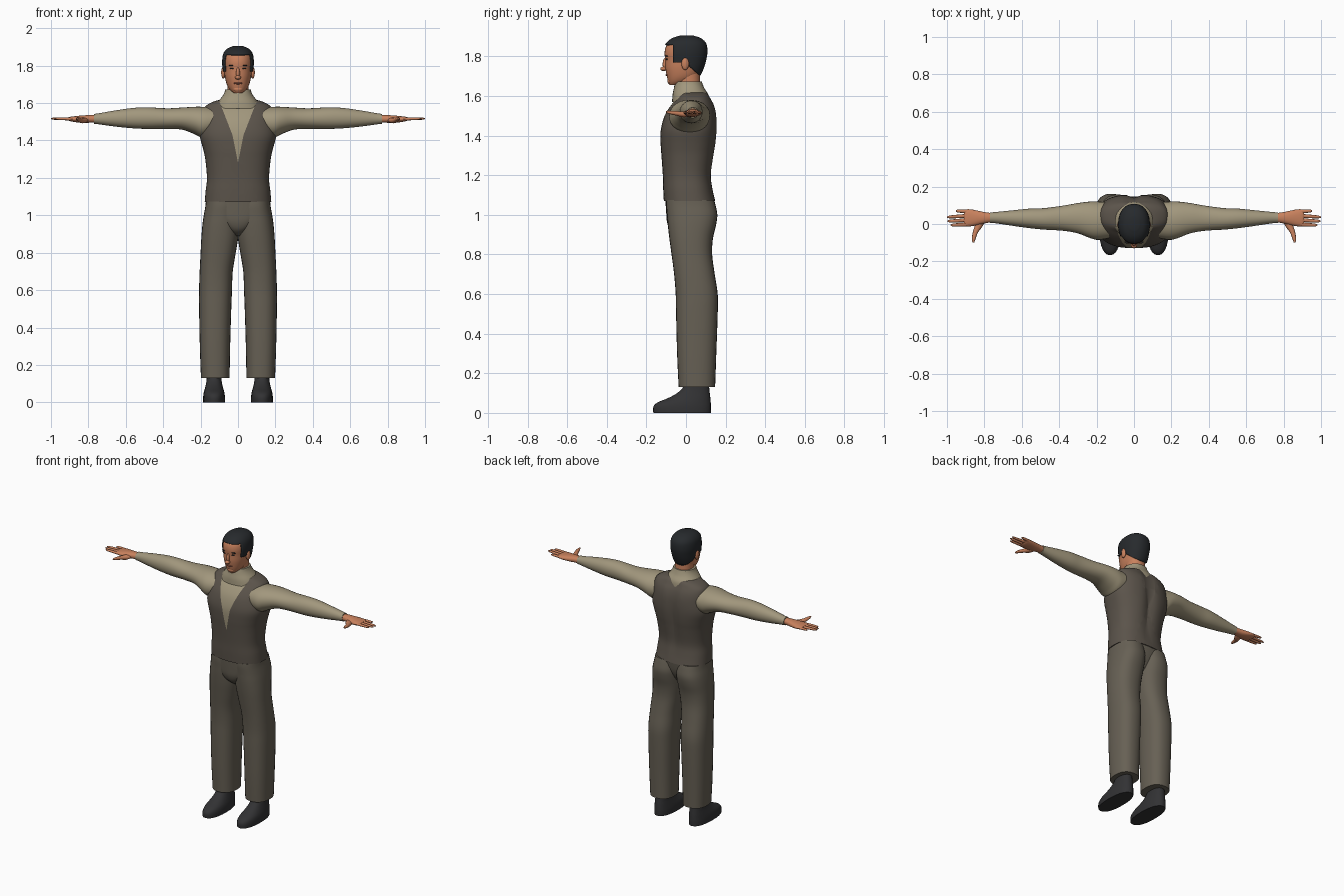
import bpy, bmesh, math
from mathutils import Vector

if "Cube" in bpy.data.objects:
    bpy.data.objects.remove(bpy.data.objects["Cube"])


def material(name, rgb):
    m = bpy.data.materials.new(name)
    m.diffuse_color = (*rgb, 1)
    m.use_nodes = True
    m.node_tree.nodes["Principled BSDF"].inputs["Base Color"].default_value = m.diffuse_color
    return m


VEST = material("vest_brown", (0.105, 0.088, 0.070))
TROUSERS = material("trouser_taupe", (0.135, 0.118, 0.090))
SHIRT = material("shirt_khaki", (0.36, 0.31, 0.205))
SKIN = material("skin", (0.58, 0.22, 0.11))
LIPS = material("lips", (0.36, 0.12, 0.075))
HAIR = material("hair_black", (0.020, 0.023, 0.026))
SHOE = material("shoe_black", (0.032, 0.032, 0.034))


def finish(bm, name, mats, mirror=False, angle=45):
    bmesh.ops.recalc_face_normals(bm, faces=bm.faces)
    me = bpy.data.meshes.new(name)
    for f in bm.faces:
        f.smooth = True
    bm.to_mesh(me)
    bm.free()
    me.set_sharp_from_angle(angle=math.radians(angle))
    for m in mats:
        me.materials.append(m)
    ob = bpy.data.objects.new(name, me)
    bpy.context.collection.objects.link(ob)
    if mirror:
        mod = ob.modifiers.new("Mirror", 'MIRROR')
        mod.use_mirror_merge = False
    return ob


def smooth_rows(rows, steps):
    """Catmull-Rom interpolation between cross-section rows."""
    out = []
    for i in range(len(rows) - 1):
        p0, p1 = rows[max(i - 1, 0)], rows[i]
        p2, p3 = rows[i + 1], rows[min(i + 2, len(rows) - 1)]
        for k in range(steps):
            t = k / steps
            out.append([b + 0.5 * t * ((c - a) + t * (2*a - 5*b + 4*c - d + t * (3*(b - c) + d - a)))
                        for a, b, c, d in zip(p0, p1, p2, p3)])
    return out + [list(rows[-1])]


def loft(rows, axis='z', seg=28, power=2.2, steps=4, bm=None):
    """Skin superellipse sections (position, a min, a max, b min, b max)."""
    bm = bm or bmesh.new()
    rings = []
    for t, a0, a1, b0, b1 in smooth_rows(rows, steps):
        ring = []
        for k in range(seg):
            ang = 2 * math.pi * k / seg
            c, s = math.cos(ang), math.sin(ang)
            a = (a0 + a1) / 2 + (a1 - a0) / 2 * math.copysign(abs(c) ** (2 / power), c)
            b = (b0 + b1) / 2 + (b1 - b0) / 2 * math.copysign(abs(s) ** (2 / power), s)
            co = {'z': (a, b, t), 'x': (t, a, b), 'y': (a, t, b)}[axis]
            ring.append(bm.verts.new(co))
        rings.append(ring)
    for r, q in zip(rings, rings[1:]):
        for k in range(seg):
            n = (k + 1) % seg
            bm.faces.new((r[k], r[n], q[n], q[k]))
    bm.faces.new(rings[0])
    bm.faces.new(rings[-1])
    return bm


def cut(bm, point, normal):
    bmesh.ops.bisect_plane(bm, geom=bm.verts[:] + bm.edges[:] + bm.faces[:],
                           plane_co=point, plane_no=normal, dist=1e-5)


def blob(name, loc, radii, mat, mirror=False):
    bm = bmesh.new()
    bmesh.ops.create_uvsphere(bm, u_segments=16, v_segments=10, radius=1)
    for v in bm.verts:
        v.co = Vector(loc) + Vector(r * c for r, c in zip(radii, v.co))
    return finish(bm, name, [mat], mirror)


def sym(rows):
    return [(z, -w, w, y0, y1) for z, w, y0, y1 in rows]


# Vest, with the shirt showing in the V neck
bm = loft(sym([(1.07, .178, -.112, .147), (1.13, .173, -.115, .135), (1.2, .166, -.117, .128),
               (1.3, .175, -.124, .142), (1.36, .188, -.128, .152), (1.43, .205, -.127, .158),
               (1.5, .195, -.108, .156), (1.55, .187, -.078, .145), (1.585, .172, -.048, .127),
               (1.61, .125, -.035, .112), (1.622, .07, -.02, .09)]), seg=48, power=2.5)
for v in bm.verts:      # spine hollow
    if v.co.y > 0:
        v.co.y -= 0.018 * math.exp(-(v.co.x / .03) ** 2) * max(0, min(1, (v.co.z - 1.1) / .25))
LOW, HIGH = .2, .07 / .18
for s in (-1, 1):
    cut(bm, (0, 0, 1.28), (s, 0, -LOW))
    cut(bm, (s * .03, 0, 1.43), (s, 0, -HIGH))
for f in bm.faces:
    c = f.calc_center_median()
    v_width = max((c.z - 1.28) * LOW, .03 + (c.z - 1.43) * HIGH)
    f.material_index = int(c.y < .02 and abs(c.x) < v_width)
finish(bm, "vest", [VEST, SHIRT])

# Shirt collar and sleeves
finish(loft(sym([(1.57, .125, -.07, .118), (1.605, .108, -.068, .113), (1.635, .085, -.062, .095),
                 (1.655, .073, -.058, .086), (1.672, .068, -.053, .08)])), "collar", [SHIRT])
finish(loft([(.13, -.075, .115, 1.43, 1.575), (.19, -.085, .12, 1.415, 1.58),
             (.235, -.075, .12, 1.435, 1.58), (.3, -.05, .112, 1.458, 1.576),
             (.38, -.036, .098, 1.462, 1.572), (.48, -.03, .085, 1.462, 1.577),
             (.56, -.022, .082, 1.465, 1.574), (.66, -.008, .072, 1.475, 1.56),
             (.74, .004, .064, 1.486, 1.546), (.77, .006, .062, 1.489, 1.542)], 'x', power=2.1),
       "sleeve", [SHIRT], mirror=True)

# Trousers
finish(loft([(.13, .045, .198, -.037, .147), (.3, .042, .204, -.045, .153),
             (.5, .036, .208, -.05, .16), (.6, .032, .208, -.052, .16),
             (.7, .028, .205, -.06, .145), (.8, .012, .2, -.073, .132),
             (.88, -.001, .196, -.084, .136), (.95, -.006, .19, -.092, .152),
             (1.0, -.008, .183, -.096, .158), (1.045, -.006, .175, -.1, .15),
             (1.074, -.004, .172, -.1, .142)], power=2.4), "trouser_leg", [TROUSERS], mirror=True)
finish(loft(sym([(.89, .02, -.04, .05), (.92, .06, -.078, .08), (.96, .12, -.095, .11),
                 (1.01, .165, -.1, .132), (1.074, .172, -.104, .143)]), power=2.4),
       "trouser_seat", [TROUSERS])

# Shoes
finish(loft([(0, .07, .186, -.165, .125), (.03, .07, .186, -.165, .126),
             (.052, .073, .183, -.145, .125), (.075, .079, .177, -.09, .123),
             (.1, .085, .171, -.045, .12), (.13, .089, .167, -.015, .117),
             (.18, .092, .165, -.005, .115)], power=2.3), "shoe", [SHOE], mirror=True)

# Hands
finish(loft([(.74, .012, .056, 1.495, 1.536), (.79, .005, .062, 1.495, 1.536),
             (.83, -.004, .07, 1.494, 1.534), (.87, -.012, .078, 1.498, 1.53),
             (.9, -.012, .078, 1.504, 1.526), (.91, -.004, .07, 1.51, 1.521)], 'x', seg=20),
       "palm", [SKIN], mirror=True)
bm = bmesh.new()
for y0, y1, tip in ((-.002, -.006, .98), (.021, .015, .998), (.044, .037, 1.0), (.067, .07, .953)):
    rows = []
    for t, r in ((0, .0105), (.5, .0095), (.88, .0075), (1, .003)):
        y, z = y0 + (y1 - y0) * t, 1.515 + .002 * t
        rows.append((.885 + (tip - .885) * t, y - r, y + r, z - r * .8, z + r * .8))
    loft(rows, 'x', seg=10, power=2, steps=2, bm=bm)
finish(bm, "fingers", [SKIN], mirror=True)
finish(loft([(.03, .79, .845, 1.5, 1.525), (-.01, .808, .852, 1.492, 1.522),
             (-.045, .834, .862, 1.5, 1.523), (-.08, .847, .867, 1.508, 1.525),
             (-.1, .855, .863, 1.515, 1.523)], 'y', seg=12, power=2, steps=3),
       "thumb", [SKIN], mirror=True)

# Neck and head
finish(loft(sym([(1.6, .058, -.045, .075), (1.67, .056, -.044, .072), (1.74, .056, -.05, .07)])),
       "neck", [SKIN])
HEAD = [(1.655, .024, -.084, -.03), (1.672, .044, -.09, .02), (1.70, .06, -.097, .062),
        (1.74, .07, -.104, .082), (1.78, .074, -.105, .094), (1.82, .077, -.108, .1),
        (1.855, .071, -.098, .095), (1.882, .051, -.068, .07), (1.896, .02, -.028, .032)]
finish(loft(sym(HEAD), seg=32), "head", [SKIN])

# Hair: a slightly larger shell trimmed along the hairline
g = .008
bm = loft(sym([(z + (g if z > 1.85 else 0), w + g, y0 - g * .6, y1 + g) for z, w, y0, y1 in HEAD]), seg=40)
SLOPE = .86
for point, normal in (((0, 0, 1.858), (0, 0, 1)), ((0, -.066, 0), (0, 1, 0)),
                      ((0, 0, 1.768), (0, 0, 1)), ((0, .015, 0), (0, 1, 0)),
                      ((0, .015, 1.75), (0, SLOPE, 1))):
    cut(bm, point, normal)
bare = []
for f in bm.faces:
    c = f.calc_center_median()
    if not (c.z > 1.858 or (c.y > -.066 and c.z > 1.768)
            or (c.y > .015 and c.z > 1.75 - (c.y - .015) * SLOPE)):
        bare.append(f)
bmesh.ops.delete(bm, geom=bare, context='FACES')
hair = finish(bm, "hair", [HAIR])
shell = hair.modifiers.new("Thickness", 'SOLIDIFY')
shell.thickness = .006
shell.offset = -1

# Face details
blob("ear", (.079, -.004, 1.763), (.011, .019, .032), SKIN, True)
blob("nose_bridge", (0, -.105, 1.76), (.010, .013, .032), SKIN)
blob("nose_tip", (0, -.113, 1.737), (.016, .017, .011), SKIN)
blob("chin", (0, -.08, 1.675), (.026, .014, .016), SKIN)
blob("eye", (.031, -.097, 1.785), (.012, .006, .004), HAIR, True)
blob("brow", (.033, -.097, 1.801), (.018, .007, .003), HAIR, True)
blob("mouth", (0, -.094, 1.706), (.024, .009, .006), LIPS)
